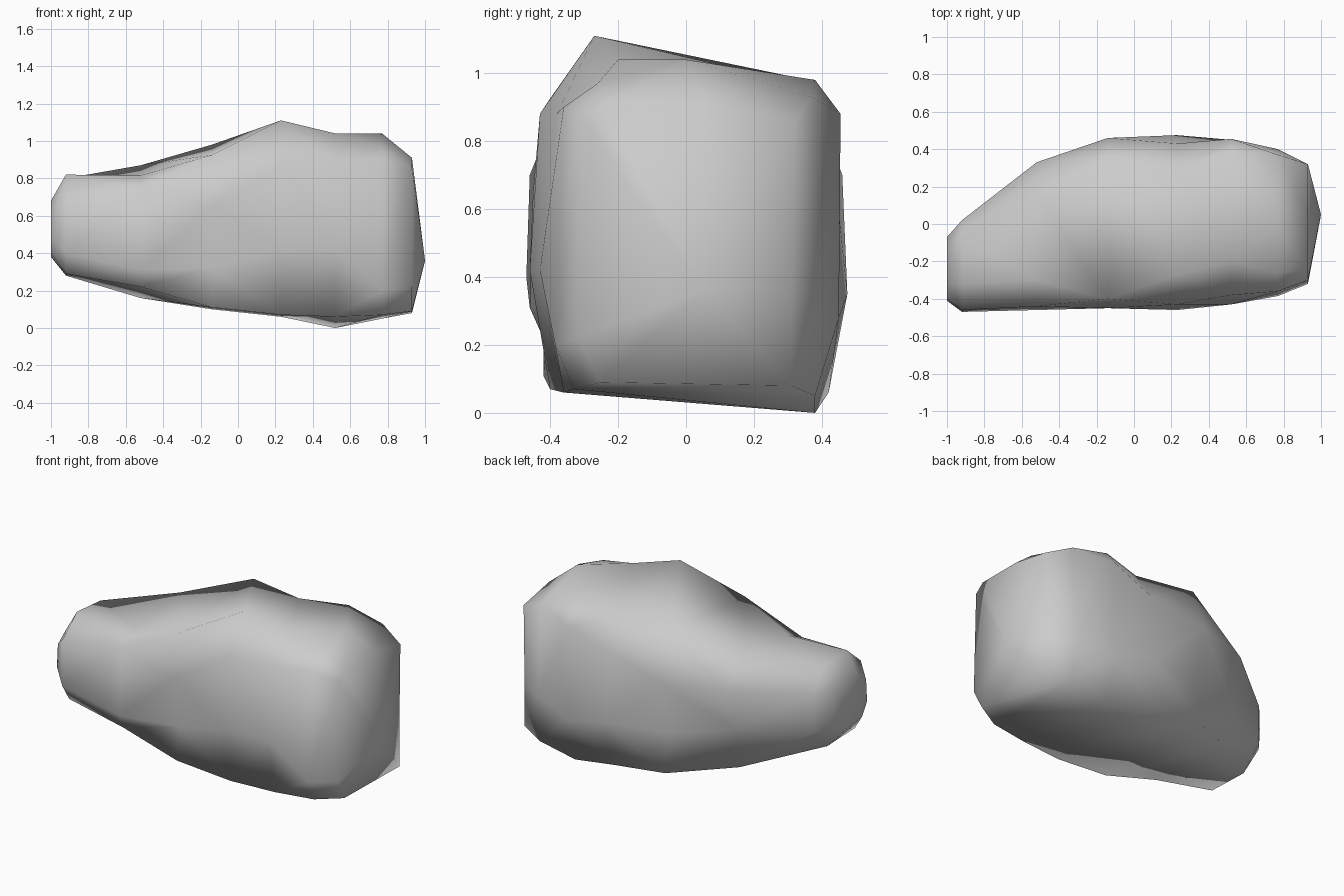
import bpy, bmesh

# Cross-sections along x: (y, z) running from bottom front, up the front, over the top, down the back
SECTIONS = {
    -1.00: [(-.36, .40), (-.41, .48), (-.40, .62), (-.32, .68), (-.12, .67), (-.07, .58), (-.08, .45), (-.20, .38)],
    -0.92: [(-.40, .29), (-.47, .40), (-.46, .70), (-.32, .82), (-.08, .80), (.02, .66), (.02, .42), (-.12, .28)],
    -0.52: [(-.42, .22), (-.46, .31), (-.44, .75), (-.30, .815), (.15, .87), (.33, .70), (.25, .42), (.20, .16)],
    -0.14: [(-.42, .11), (-.40, .32), (-.45, .65), (-.40, .925), (.36, .98), (.46, .70), (.37, .34), (.41, .10)],
    0.23: [(-.40, .07), (-.46, .42), (-.43, .88), (-.27, 1.11), (.29, .98), (.43, .78), (.475, .35), (.42, .06)],
    0.52: [(-.36, .06), (-.43, .42), (-.38, .88), (-.20, 1.04), (.38, .98), (.455, .88), (.45, .28), (.38, .00)],
    0.77: [(-.33, .07), (-.385, .20), (-.36, .90), (-.26, .97), (.00, 1.04), (.37, .93), (.40, .35), (.38, .05)],
    0.93: [(-.25, .09), (-.32, .22), (-.30, .86), (-.24, .91), (.06, .91), (.32, .86), (.31, .35), (.31, .08)],
}

# Boulder: loft the sections, close the blunt left end, point the right end
bm = bmesh.new()
rings = [[bm.verts.new((x, y, z)) for y, z in pts] for x, pts in SECTIONS.items()]
n = len(rings[0])
for a, b in zip(rings, rings[1:]):
    for i in range(n):
        j = (i + 1) % n
        bm.faces.new((a[i], a[j], b[j], b[i]))
bm.faces.new(rings[0])
tip = bm.verts.new((1.0, .05, .36))
for i in range(n):
    bm.faces.new((rings[-1][i], rings[-1][(i + 1) % n], tip))
bmesh.ops.triangulate(bm, faces=bm.faces[:], quad_method='SHORT_EDGE')
bmesh.ops.recalc_face_normals(bm, faces=bm.faces[:])

mesh = bpy.data.meshes.new("boulder")
bm.to_mesh(mesh)
bm.free()
boulder = bpy.data.objects.new("boulder", mesh)
bpy.context.collection.objects.link(boulder)

# Smooth shading as on the weathered stone
for p in mesh.polygons:
    p.use_smooth = True
